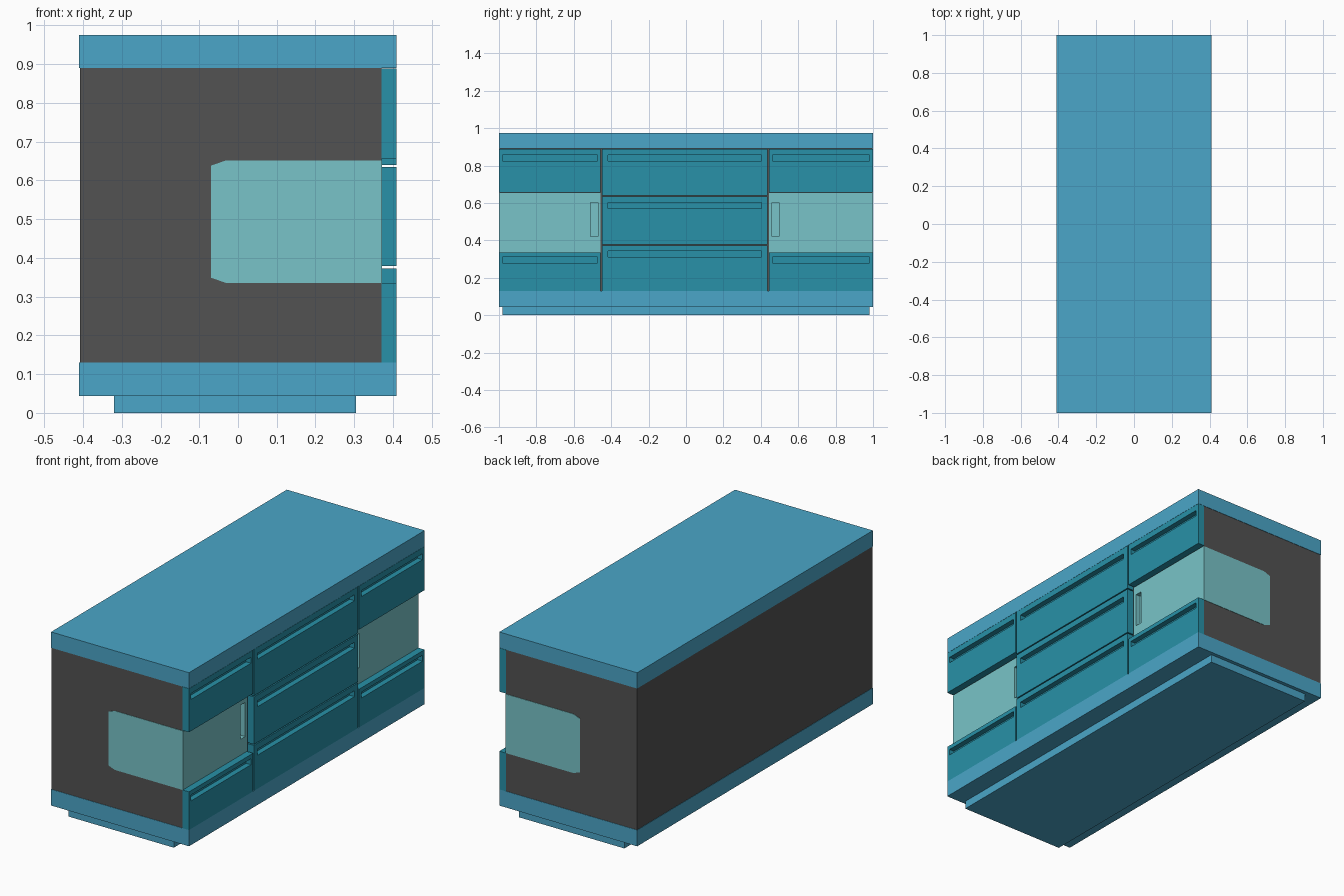
import bpy, bmesh

if "Cube" in bpy.data.objects:
    bpy.data.objects.remove(bpy.data.objects["Cube"])


def material(name, rgb):
    m = bpy.data.materials.new(name)
    m.diffuse_color = (*rgb, 1)
    m.use_nodes = True
    m.node_tree.nodes["Principled BSDF"].inputs["Base Color"].default_value = m.diffuse_color
    return m


BLUE = material("light_blue", (0.07, 0.38, 0.58))
TEAL = material("teal", (0.021, 0.283, 0.392))
AQUA = material("aqua", (0.188, 0.552, 0.578))
DARK = material("dark_grey", (0.085, 0.085, 0.085))


def prism(name, profile, y0, y1, mat=None):
    """Extrude an x-z outline along y."""
    bm = bmesh.new()
    face = bm.faces.new([bm.verts.new((x, y0, z)) for x, z in profile])
    ext = bmesh.ops.extrude_face_region(bm, geom=[face])["geom"]
    moved = [v for v in ext if isinstance(v, bmesh.types.BMVert)]
    bmesh.ops.translate(bm, verts=moved, vec=(0, y1 - y0, 0))
    bmesh.ops.recalc_face_normals(bm, faces=bm.faces)
    mesh = bpy.data.meshes.new(name)
    bm.to_mesh(mesh)
    bm.free()
    ob = bpy.data.objects.new(name, mesh)
    bpy.context.collection.objects.link(ob)
    if mat:
        mesh.materials.append(mat)
    return ob


def box(name, x, y, z, mat=None):
    outline = [(x[0], z[0]), (x[1], z[0]), (x[1], z[1]), (x[0], z[1])]
    return prism(name, outline, y[0], y[1], mat)


def cut(ob, cutter):
    """Subtract cutter from ob and bake the result."""
    mod = ob.modifiers.new("cut", 'BOOLEAN')
    mod.operation = 'DIFFERENCE'
    mod.solver = 'EXACT'
    mod.object = cutter
    dg = bpy.context.evaluated_depsgraph_get()
    mesh = bpy.data.meshes.new_from_object(ob.evaluated_get(dg))
    ob.modifiers.clear()
    ob.data = mesh


def carve(ob, x, y, z):
    """Cut a box-shaped finger pull into ob."""
    tool = box("cutter", x, y, z)
    tool.hide_render = True
    cut(ob, tool)
    bpy.data.objects.remove(tool)


# Plinth, base slab, counter top and carcass
box("plinth", (-0.32, 0.305), (-0.98, 0.98), (0, 0.043), BLUE)
box("base_slab", (-0.41, 0.409), (-1, 1), (0.043, 0.13), BLUE)
box("counter_top", (-0.41, 0.409), (-1, 1), (0.89, 0.975), BLUE)
carcass = box("carcass", (-0.408, 0.37), (-0.998, 0.998), (0.13, 0.89), DARK)

# Drawer fronts with a recessed horizontal pull: y range, pull inset, rows (bottom, top, pull bottom)
side_rows = [(0.655, 0.889, 0.825), (0.13, 0.335, 0.28)]
mid_rows = [(0.64, 0.889, 0.825), (0.379, 0.634, 0.57), (0.13, 0.373, 0.31)]
columns = [("left", -1, -0.456, 0.018, side_rows),
           ("middle", -0.448, 0.436, 0.031, mid_rows),
           ("right", 0.444, 1, 0.018, side_rows)]
for label, y0, y1, inset, rows in columns:
    for i, (z0, z1, pull) in enumerate(rows):
        drawer = box(f"{label}_drawer_{i + 1}", (0.37, 0.409), (y0, y1), (z0, z1), TEAL)
        carve(drawer, (0.38, 0.45), (y0 + inset, y1 - inset), (pull, pull + 0.032))

# Corner doors wrapping onto the ends, with a vertical pull
outline = [(-0.03, 0.335), (0.372, 0.335), (0.372, 0.652),
           (-0.03, 0.652), (-0.07, 0.638), (-0.07, 0.349)]
for label, y0, y1, p0, p1 in [("left", -1, -0.456, -0.51, -0.47),
                              ("right", 0.444, 1, 0.46, 0.498)]:
    door = prism(f"{label}_corner_door", outline, y0, y1, AQUA)
    cut(carcass, door)
    carve(door, (0.345, 0.45), (p0, p1), (0.42, 0.603))
